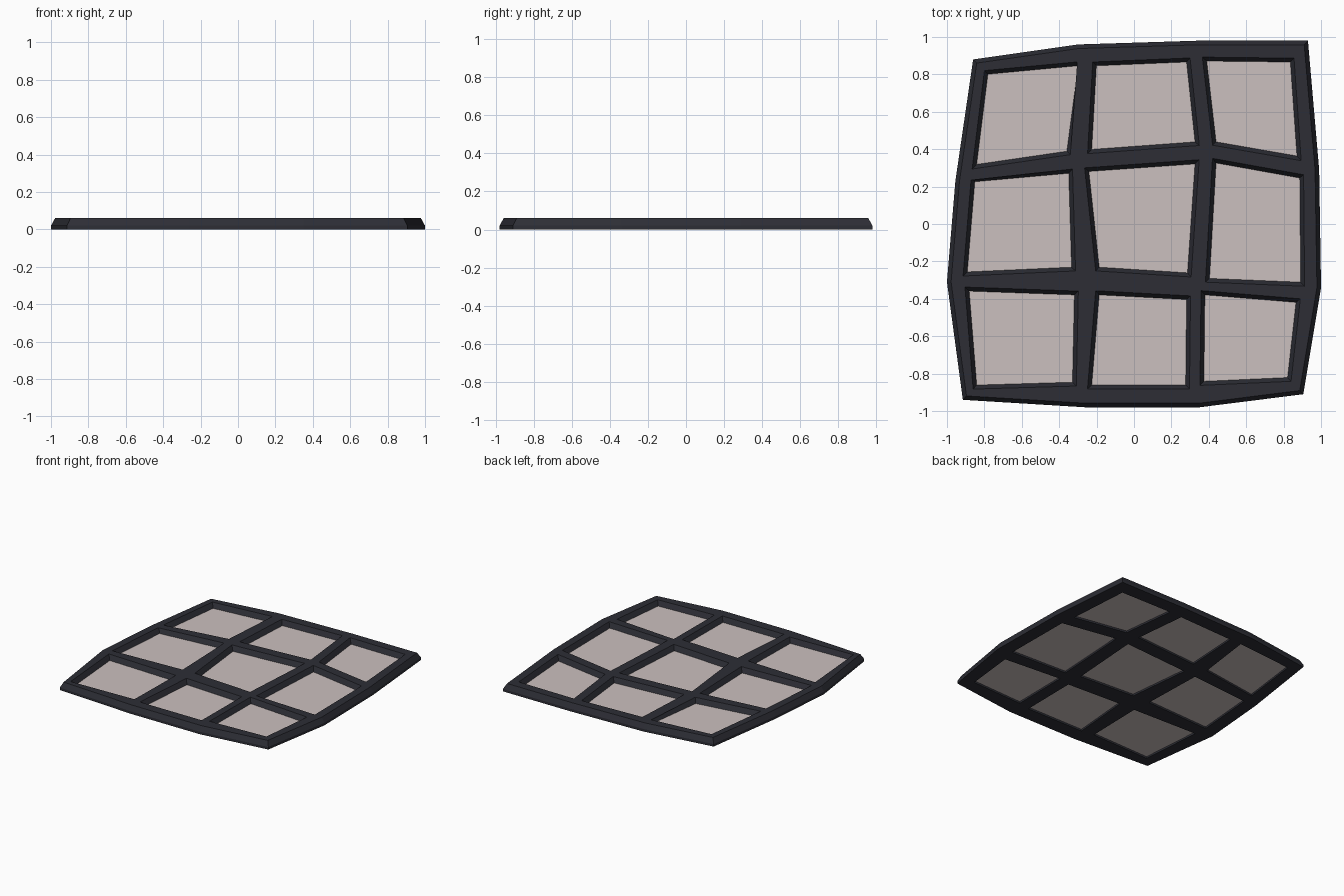
import bpy, bmesh
from mathutils import Vector

if "Cube" in bpy.data.objects:
    bpy.data.objects.remove(bpy.data.objects["Cube"])

EDGE_Z, TOP_Z, BEVEL = 0.02, 0.06, 0.022

# outer outline, clockwise from the back left corner
OUTLINE = [(-.86, .88), (-.30, .96), (.34, .98), (.93, .98),
           (.99, .29), (1.0, -.34), (.905, -.91),
           (.35, -.98), (-.26, -.98), (-.915, -.94),
           (-1.0, -.31), (-.955, .23)]
# grid position (row, column) of each outline point
RIM = [(0, 0), (0, 1), (0, 2), (0, 3), (1, 3), (2, 3), (3, 3),
       (3, 2), (3, 1), (3, 0), (2, 0), (1, 0)]
# the irregular openings, row by row, clockwise from back left
HOLES = [
    [(-.78, .80), (-.30, .845), (-.36, .39), (-.84, .32)],
    [(-.20, .845), (.28, .865), (.325, .44), (-.225, .40)],
    [(.39, .87), (.835, .865), (.87, .365), (.44, .44)],
    [(-.85, .225), (-.35, .27), (-.335, -.23), (-.89, -.255)],
    [(-.24, .28), (.325, .32), (.285, -.26), (-.185, -.23)],
    [(.44, .325), (.885, .245), (.89, -.31), (.405, -.29)],
    [(-.88, -.36), (-.32, -.38), (-.33, -.845), (-.84, -.86)],
    [(-.185, -.38), (.28, -.405), (.275, -.86), (-.225, -.86)],
    [(.38, -.38), (.865, -.42), (.82, -.82), (.375, -.84)],
]


def material(name, rgb):
    m = bpy.data.materials.new(name)
    m.diffuse_color = (*rgb, 1)
    m.use_nodes = True
    m.node_tree.nodes["Principled BSDF"].inputs["Base Color"].default_value = m.diffuse_color
    return m


def offset(poly, d):
    """Move the edges of a clockwise polygon outward by d."""
    pts = [Vector(p) for p in poly]
    out = []
    for i, p in enumerate(pts):
        a = (p - pts[i - 1]).normalized()
        b = (pts[(i + 1) % len(pts)] - p).normalized()
        n1, n2 = Vector((-a.y, a.x)), Vector((-b.y, b.x))
        out.append(p + (n1 + n2) * d / (1 + n1.dot(n2)))
    return out


def band(bm, lo, zlo, hi, zhi):
    """Join two closed loops with quads."""
    for i in range(len(lo)):
        j = (i + 1) % len(lo)
        bm.faces.new([bm.verts.new((p[0], p[1], z)) for p, z in
                      ((lo[i], zlo), (lo[j], zlo), (hi[j], zhi), (hi[i], zhi))])


def finish(bm, name, mat):
    bmesh.ops.remove_doubles(bm, verts=bm.verts, dist=0.0005)
    bmesh.ops.recalc_face_normals(bm, faces=bm.faces)
    mesh = bpy.data.meshes.new(name)
    bm.to_mesh(mesh)
    bm.free()
    mesh.materials.append(mat)
    ob = bpy.data.objects.new(name, mesh)
    bpy.context.collection.objects.link(ob)


def grid_nodes(outline):
    """Rim points plus crossings halfway between neighbouring openings."""
    nodes = dict(zip(RIM, outline))
    for r in (1, 2):
        for c in (1, 2):
            k = (r - 1) * 3 + c - 1
            corners = [HOLES[k][2], HOLES[k + 1][3], HOLES[k + 3][1], HOLES[k + 4][0]]
            nodes[r, c] = sum((Vector(p) for p in corners), Vector((0, 0))) / 4
    return nodes


frame_mat = material("dark frame", (0.026, 0.027, 0.036))
pane_mat = material("pale pane", (0.60, 0.53, 0.52))

# frame: outer rim with a sloped upper edge
bm = bmesh.new()
rim_top = offset(OUTLINE, -BEVEL)
band(bm, OUTLINE, 0, OUTLINE, EDGE_Z)
band(bm, OUTLINE, EDGE_Z, rim_top, TOP_Z)
low, high = grid_nodes(OUTLINE), grid_nodes(rim_top)
for k, hole in enumerate(HOLES):
    r, c = divmod(k, 3)
    cell = [(r, c), (r, c + 1), (r + 1, c + 1), (r + 1, c)]
    hole_top = offset(hole, BEVEL)
    band(bm, [low[n] for n in cell], 0, hole, 0)               # underside
    band(bm, hole, 0, hole, EDGE_Z)                            # inner wall
    band(bm, hole, EDGE_Z, hole_top, TOP_Z)                    # inner slope
    band(bm, hole_top, TOP_Z, [high[n] for n in cell], TOP_Z)  # top
finish(bm, "window_frame", frame_mat)

# panes: thin plates set into each opening
for k, hole in enumerate(HOLES):
    bm = bmesh.new()
    edge = offset(hole, 0.004)
    band(bm, edge, 0.014, edge, 0.022)
    for z in (0.014, 0.022):
        bm.faces.new([bm.verts.new((p.x, p.y, z)) for p in edge])
    finish(bm, f"pane_{k + 1}", pane_mat)
